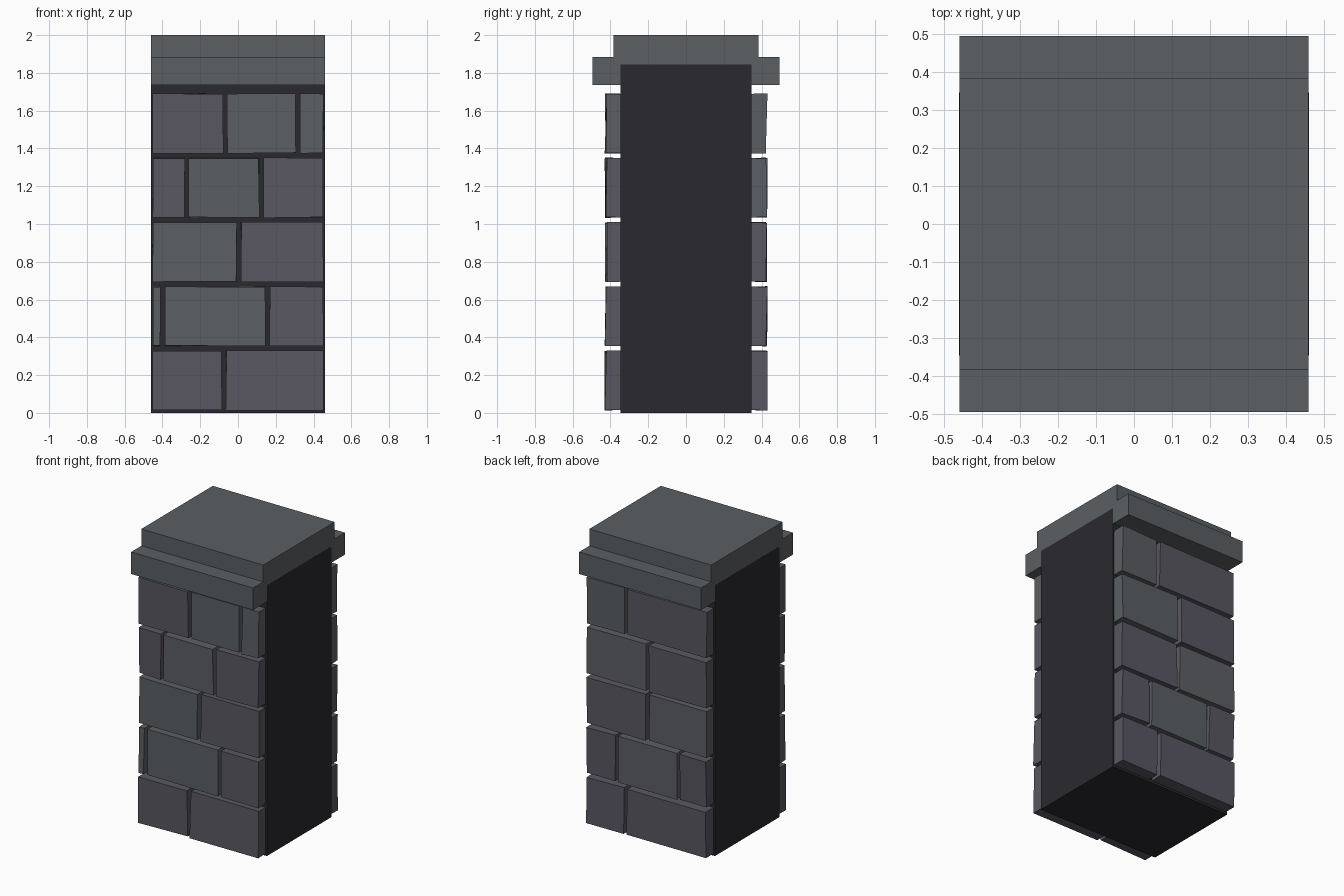
import bpy, bmesh, random

if "Cube" in bpy.data.objects:
    bpy.data.objects.remove(bpy.data.objects["Cube"])

random.seed(4)


def material(name, rgb):
    m = bpy.data.materials.new(name)
    m.diffuse_color = (*rgb, 1)
    m.use_nodes = True
    m.node_tree.nodes["Principled BSDF"].inputs["Base Color"].default_value = m.diffuse_color
    return m


CORE = material("dark_mortar", (0.023, 0.022, 0.027))
MATS = {"p": material("purple_stone", (0.100, 0.095, 0.122)),
        "g": material("grey_stone", (0.105, 0.115, 0.125))}


def box(name, lo, hi, mat, jitter_side=0):
    """Box from corner to corner; the outer y face may be slightly uneven."""
    bm = bmesh.new()
    bmesh.ops.create_cube(bm, size=1)
    for v in bm.verts:
        outer = v.co.y * jitter_side > 0
        v.co = [(a + b) / 2 + c * (b - a) for a, b, c in zip(lo, hi, v.co)]
        if outer:
            v.co.x += random.uniform(-0.003, 0.003)
            v.co.y += random.uniform(-0.007, 0.007)
            v.co.z += random.uniform(-0.003, 0.003)
    me = bpy.data.meshes.new(name)
    bm.to_mesh(me)
    bm.free()
    me.materials.append(mat)
    ob = bpy.data.objects.new(name, me)
    bpy.context.collection.objects.link(ob)
    return ob


# Mortar core and stepped cap
box("wall_core", (-0.461, -0.347, 0), (0.461, 0.347, 1.845), CORE)
box("cap_lower", (-0.46, -0.495, 1.735), (0.46, 0.495, 1.885), MATS["g"])
box("cap_upper", (-0.46, -0.385, 1.885), (0.46, 0.385, 2.0), MATS["g"])

# Stone courses from the bottom up: joint positions and colours, low x to high x
FRONT = [([-0.075], "pp"), ([-0.40, 0.157], "ggp"), ([0.005], "gp"),
         ([-0.272, 0.123], "pgp"), ([-0.067, 0.315], "pgg")]
BACK = [([0.157], "pp"), ([-0.24, 0.225], "pgp"), ([-0.005], "gp"),
        ([-0.01], "pg"), ([0.157], "pg")]

for face, side, courses in (("front", -1, FRONT), ("back", 1, BACK)):
    for row, (joints, colours) in enumerate(courses):
        z = 0.015 + 0.34 * row
        edges = [-0.463] + joints + [0.463]
        for i, c in enumerate(colours):
            ys = sorted((side * 0.33, side * 0.425))
            box(f"{face}_stone_{row + 1}_{i + 1}",
                (edges[i] + 0.012, ys[0], z),
                (edges[i + 1] - 0.012, ys[1], z + 0.314), MATS[c], side)
